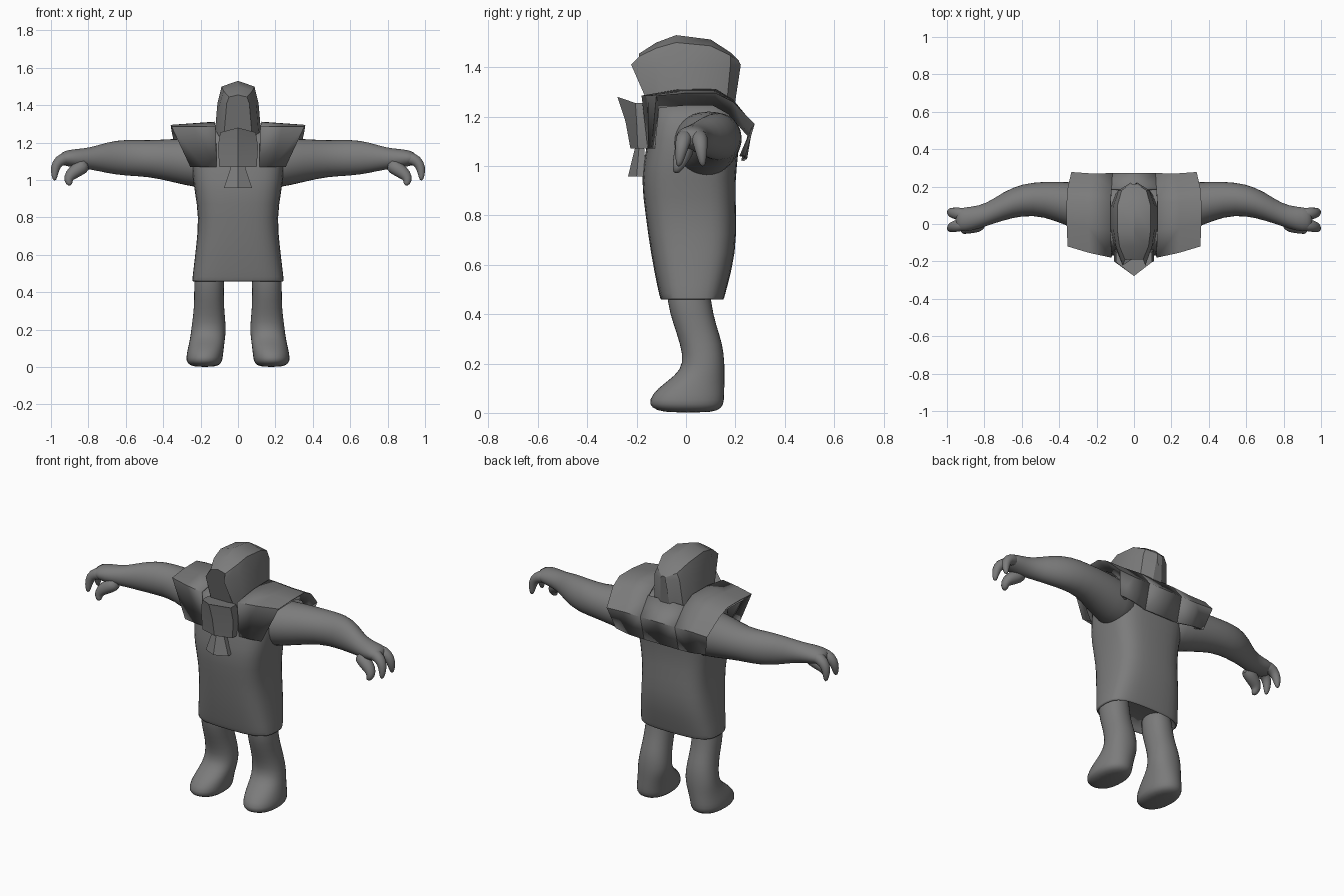
import bpy
from math import cos, sin, pi
from mathutils import Vector

if "Cube" in bpy.data.objects:
    bpy.data.objects.remove(bpy.data.objects["Cube"])

grey = bpy.data.materials.new("stone_grey")
grey.use_nodes = True
COLOUR = (0.2, 0.2, 0.2, 1)
grey.diffuse_color = COLOUR
grey.node_tree.nodes["Principled BSDF"].inputs["Base Color"].default_value = COLOUR


def loft(name, rows, closed=True, mirror=False, subdiv=0, thick=0, angle=0.6):
    """Skin a list of point rows; closed rows become capped rings."""
    n = len(rows[0])
    span = n if closed else n - 1
    faces = [(r * n + i, r * n + (i + 1) % n, (r + 1) * n + (i + 1) % n, (r + 1) * n + i)
             for r in range(len(rows) - 1) for i in range(span)]
    if closed:
        faces += [tuple(range(n))[::-1], tuple(range((len(rows) - 1) * n, len(rows) * n))]
    mesh = bpy.data.meshes.new(name)
    mesh.from_pydata([tuple(p) for row in rows for p in row], [], faces)
    mesh.materials.append(grey)
    obj = bpy.data.objects.new(name, mesh)
    bpy.context.collection.objects.link(obj)
    bpy.ops.object.select_all(action="DESELECT")
    obj.select_set(True)
    bpy.context.view_layer.objects.active = obj
    bpy.ops.object.mode_set(mode="EDIT")
    bpy.ops.mesh.select_all(action="SELECT")
    bpy.ops.mesh.normals_make_consistent(inside=False)
    bpy.ops.object.mode_set(mode="OBJECT")
    if thick:
        mod = obj.modifiers.new("thickness", "SOLIDIFY")
        mod.thickness, mod.offset = thick, -1
    if subdiv:
        obj.modifiers.new("rounding", "SUBSURF").levels = subdiv
        obj.modifiers["rounding"].render_levels = subdiv
    if mirror:
        obj.modifiers.new("other_side", "MIRROR")
    bpy.ops.object.shade_smooth_by_angle(angle=angle)
    return obj


def ring(centre, a, b, u, v, power=2, n=16):
    """Superellipse section with half sizes a along u and b along v."""
    def bend(t):
        return (1 if t >= 0 else -1) * abs(t) ** (2 / power)
    return [Vector(centre) + u * a * bend(cos(2 * pi * i / n)) + v * b * bend(sin(2 * pi * i / n))
            for i in range(n)]


X, Y, Z = Vector((1, 0, 0)), Vector((0, 1, 0)), Vector((0, 0, 1))

# Robe: height, half width, front y, back y; hem turns inward
robe = [(0.52, 0.2, -0.07, 0.12), (0.47, 0.225, -0.09, 0.14), (0.455, 0.24, -0.1, 0.15),
        (0.46, 0.248, -0.105, 0.155), (0.5, 0.243, -0.115, 0.165), (0.65, 0.225, -0.145, 0.205),
        (0.8, 0.21, -0.165, 0.205), (0.95, 0.235, -0.185, 0.2), (1.05, 0.25, -0.165, 0.215),
        (1.17, 0.25, -0.15, 0.22), (1.24, 0.2, -0.13, 0.19), (1.27, 0.13, -0.1, 0.15)]
loft("robe", [ring((0, (f + b) / 2, z), w, (b - f) / 2, X, Y, 3.2, 20) for z, w, f, b in robe],
     subdiv=1, angle=1)

# Legs with feet: height, x, half width, front y, back y
leg = [(0.56, 0.15, 0.075, -0.08, 0.1), (0.45, 0.155, 0.082, -0.08, 0.1),
       (0.35, 0.155, 0.08, -0.05, 0.125), (0.28, 0.155, 0.086, -0.025, 0.15),
       (0.2, 0.157, 0.095, -0.01, 0.158), (0.15, 0.163, 0.095, -0.045, 0.158),
       (0.1, 0.172, 0.098, -0.12, 0.158), (0.05, 0.18, 0.1, -0.155, 0.158),
       (0.02, 0.18, 0.095, -0.145, 0.15), (0, 0.178, 0.06, -0.09, 0.11)]
loft("leg", [ring((x, (f + b) / 2, z), w, (b - f) / 2, X, Y, 2.2) for z, x, w, f, b in leg],
     mirror=True, subdiv=1, angle=1.5)

# Arms: x, y, z, half depth, half height
arm = [(0.1, 0.06, 1.08, 0.13, 0.13), (0.22, 0.08, 1.09, 0.14, 0.135),
       (0.35, 0.105, 1.105, 0.122, 0.118), (0.48, 0.135, 1.115, 0.095, 0.098),
       (0.6, 0.13, 1.12, 0.087, 0.1), (0.7, 0.095, 1.12, 0.078, 0.085),
       (0.79, 0.048, 1.115, 0.06, 0.058), (0.87, 0.027, 1.115, 0.066, 0.052),
       (0.93, 0.022, 1.118, 0.066, 0.04), (0.955, 0.022, 1.11, 0.045, 0.025)]
loft("arm", [ring((x, y, z), d, h, Y, Z) for x, y, z, d, h in arm],
     mirror=True, subdiv=1, angle=1.5)


# Curled digits: x, z, radius along the bend, with y drifting outward
def digit(name, path, y0, y1):
    pts = [Vector((x, y0 + (y1 - y0) * i / (len(path) - 1), z)) for i, (x, z, r) in enumerate(path)]
    rows = []
    for i, p in enumerate(pts):
        t = (pts[min(i + 1, len(pts) - 1)] - pts[max(i - 1, 0)]).normalized()
        side = t.cross(Y).normalized()
        rows.append(ring(p, path[i][2], path[i][2], Y, side, n=10))
    loft(name, rows, mirror=True, subdiv=1, angle=1.5)


finger = [(0.88, 1.12, 0.035), (0.94, 1.115, 0.036), (0.973, 1.085, 0.03),
          (0.982, 1.04, 0.022), (0.98, 0.995, 0.01)]
thumb = [(0.8, 1.09, 0.04), (0.86, 1.055, 0.042), (0.9, 1.025, 0.034),
         (0.91, 0.995, 0.026), (0.895, 0.97, 0.012)]
digit("back_finger", finger, 0.05, 0.068)
digit("front_finger", finger, 0, -0.03)
digit("thumb", thumb, 0, -0.04)

# Hood: each section has base, middle, shoulder and peak points
hood = [(-0.19, -0.222, -0.13, 1.455, 0.055), (-0.12, -0.12, -0.09, 1.5, 0.088),
        (-0.04, -0.03, -0.02, 1.53, 0.1), (0.1, 0.1, 0.09, 1.512, 0.1),
        (0.18, 0.18, 0.16, 1.46, 0.075), (0.215, 0.222, 0.19, 1.425, 0.015)]
rows = []
for peak_y, mid_y, base_y, top, w in hood:
    half = [(w * 1.1 + 0.018, base_y, 1.2), (w * 1.1, mid_y, 1.41),
            (w * 0.88, peak_y, 1.41 + (top - 1.41) * 0.75)]
    rows.append(half + [(0, peak_y, top)] + [(-x, y, z) for x, y, z in reversed(half)])
loft("hood", rows, angle=0.5)

# Shoulder mantle: front flap, over the shoulder, down the back
inner = [(0.115, -0.155, 1.07), (0.12, -0.18, 1.285), (0.125, -0.03, 1.31), (0.125, 0.12, 1.312),
         (0.12, 0.19, 1.27), (0.115, 0.272, 1.17), (0.115, 0.235, 1.02)]
outer = [(0.255, -0.14, 1.07), (0.355, -0.12, 1.285), (0.36, 0, 1.295), (0.36, 0.12, 1.295),
         (0.355, 0.19, 1.26), (0.335, 0.278, 1.17), (0.3, 0.24, 1.04)]
middle = [(Vector(a) + Vector(b)) / 2 + Vector((0, 0.01 if i > 5 else -0.005, 0))
          for i, (a, b) in enumerate(zip(inner, outer))]
fold = [(x - 0.05, y * 0.9, z - (0.05 if z > 1.1 else 0)) for x, y, z in outer]
loft("mantle", [inner, middle, outer, fold], closed=False, mirror=True, thick=0.012, angle=0.5)
back = inner[3:]
loft("mantle_back", [[(x * s, y, z) for x, y, z in back[1:]] for s in (-1, 0, 1)],
     closed=False, thick=0.012)

# Scarf knot: keeled panel, then the flared tail
def keeled(name, levels):
    loft(name, [[(-w, back_y, z), (-w, side_y, z), (0, keel_y, z + lift), (w, side_y, z),
                 (w, back_y, z)] for z, w, back_y, side_y, keel_y, lift in levels], angle=0.3)


keeled("scarf_panel", [(1.07, 0.1, -0.13, -0.195, -0.225, 0), (1.18, 0.107, -0.14, -0.2, -0.245, 0),
                       (1.255, 0.095, -0.15, -0.205, -0.278, 0.025)])
keeled("scarf_tail", [(0.957, 0.075, -0.16, -0.2, -0.235, 0), (1.08, 0.035, -0.17, -0.19, -0.205, 0)])
